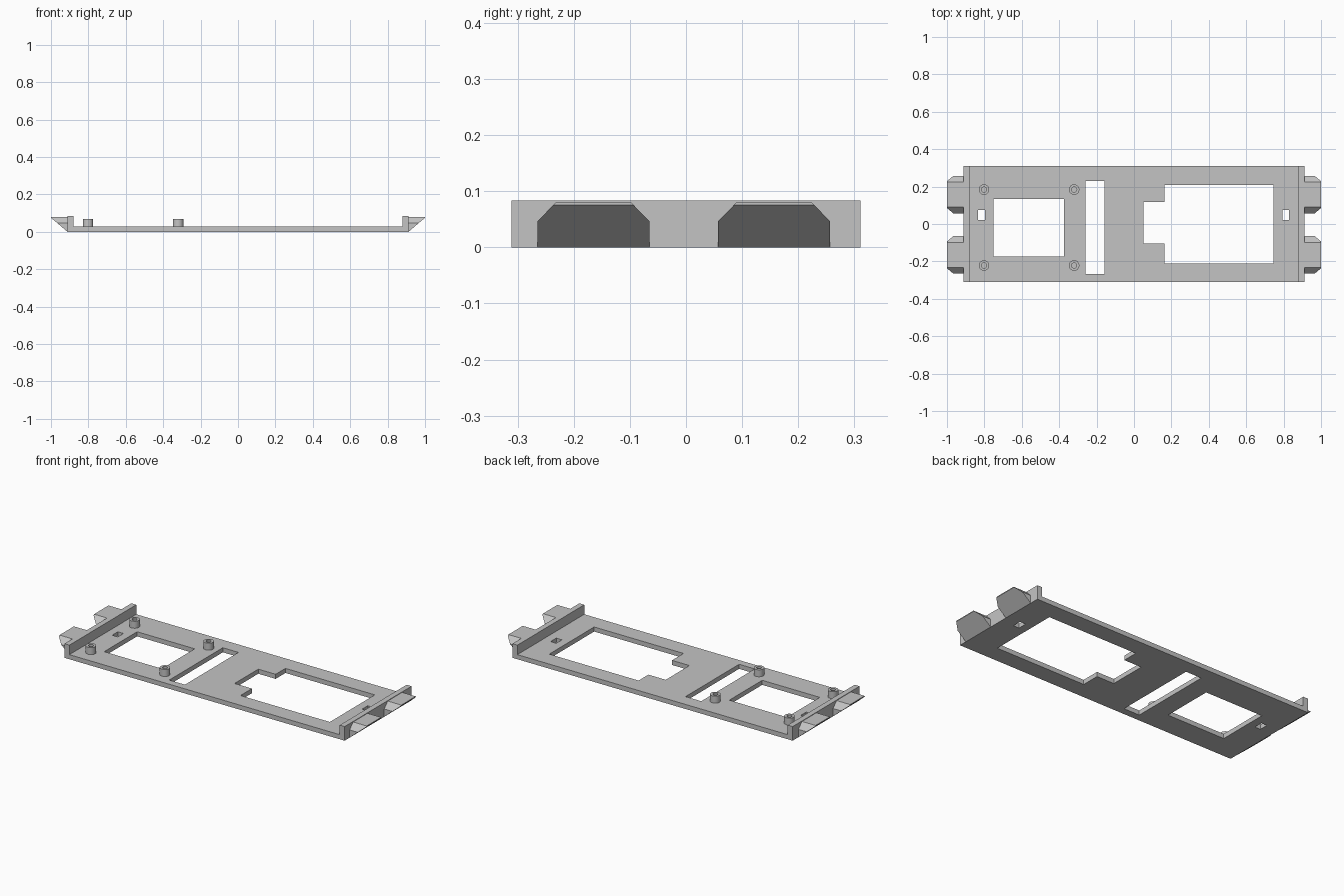
import bpy, bmesh, math
from mathutils import Vector

cube = bpy.data.objects.get("Cube")
if cube:
    bpy.data.objects.remove(cube, do_unlink=True)

grey = bpy.data.materials.new("plain grey")
grey.use_nodes = True
colour = (0.55, 0.55, 0.55, 1)
grey.diffuse_color = colour
grey.node_tree.nodes["Principled BSDF"].inputs["Base Color"].default_value = colour

HALF_Y, WALL_IN, WALL_OUT = 0.311, 0.88, 0.912
PLATE_TOP, POST_TOP, WALL_TOP = 0.027, 0.068, 0.083


def rect(x0, x1, y0, y1):
    return [(x0, y0), (x1, y0), (x1, y1), (x0, y1)]


def circle(x, y, r, n=32):
    return [(x + r * math.cos(2 * math.pi * i / n),
             y + r * math.sin(2 * math.pi * i / n)) for i in range(n)]


def slab(name, loops, z0, z1, smooth=False):
    """Solid slab from an outline followed by its holes."""
    curve = bpy.data.curves.new(name, "CURVE")
    curve.dimensions = "2D"
    curve.fill_mode = "BOTH"
    curve.extrude = (z1 - z0) / 2
    for loop in loops:
        spline = curve.splines.new("POLY")
        spline.points.add(len(loop) - 1)
        for point, (x, y) in zip(spline.points, loop):
            point.co = (x, y, 0, 1)
        spline.use_cyclic_u = True
    obj = bpy.data.objects.new(name, curve)
    bpy.context.collection.objects.link(obj)
    obj.location.z = (z0 + z1) / 2
    bpy.ops.object.select_all(action="DESELECT")
    obj.select_set(True)
    bpy.context.view_layer.objects.active = obj
    bpy.ops.object.convert(target="MESH")
    obj = bpy.context.object
    bm = bmesh.new()
    bm.from_mesh(obj.data)
    bmesh.ops.remove_doubles(bm, verts=bm.verts, dist=0.0001)
    bmesh.ops.recalc_face_normals(bm, faces=bm.faces)
    for face in bm.faces:
        face.smooth = False
    bm.to_mesh(obj.data)
    bm.free()
    obj.data.materials.clear()
    obj.data.materials.append(grey)
    if smooth:
        bpy.ops.object.shade_smooth_by_angle(angle=math.radians(30))
    return obj


def hook(name, side, y):
    """Chamfered block extruded outward, with its underside cut to a slope."""
    bm = bmesh.new()
    profile = [(-0.1, 0), (0.1, 0), (0.1, 0.046), (0.067, 0.08),
               (-0.067, 0.08), (-0.1, 0.046)]
    face = bm.faces.new([bm.verts.new((0.9, y + a, z)) for a, z in profile])
    out = bmesh.ops.extrude_face_region(bm, geom=[face])
    tips = [v for v in out["geom"] if isinstance(v, bmesh.types.BMVert)]
    bmesh.ops.translate(bm, verts=tips, vec=(0.1, 0, 0))
    start, end = Vector((WALL_OUT, 0, 0)), Vector((1, 0, 0.075))
    run = end - start
    bmesh.ops.bisect_plane(bm, geom=bm.verts[:] + bm.edges[:] + bm.faces[:],
                           dist=1e-5, plane_co=start,
                           plane_no=(run.z, 0, -run.x), clear_outer=True)
    bmesh.ops.holes_fill(bm, edges=[e for e in bm.edges if e.is_boundary])
    for v in bm.verts:
        v.co.x *= side
    bmesh.ops.recalc_face_normals(bm, faces=bm.faces)
    mesh = bpy.data.meshes.new(name)
    bm.to_mesh(mesh)
    bm.free()
    mesh.materials.append(grey)
    bpy.context.collection.objects.link(bpy.data.objects.new(name, mesh))


# Base plate with its windows, slot and small end holes
notched_window = [(0.163, -0.21), (0.745, -0.21), (0.745, 0.208), (0.163, 0.208),
                  (0.163, 0.117), (0.05, 0.117), (0.05, -0.103), (0.163, -0.103)]
slab("base_plate", [
    rect(-WALL_IN, WALL_IN, -HALF_Y, HALF_Y),
    rect(-0.75, -0.375, -0.173, 0.133),
    rect(-0.26, -0.158, -0.268, 0.23),
    notched_window,
    rect(-0.834, -0.797, 0.021, 0.074),
    rect(0.793, 0.83, 0.021, 0.074),
], 0, PLATE_TOP)

# End walls and outward hooks
for side, label in ((-1, "right"), (1, "left")):
    x0, x1 = sorted((side * WALL_IN, side * WALL_OUT))
    slab(label + "_end_wall", [rect(x0, x1, -HALF_Y, HALF_Y)], 0, WALL_TOP)
    hook(label + "_front_hook", side, -0.165)
    hook(label + "_back_hook", side, 0.157)

# Hollow mounting posts
for x, where in ((-0.802, "outer"), (-0.32, "inner")):
    for y, depth in ((-0.222, "front"), (0.184, "back")):
        slab(f"{where}_{depth}_post", [circle(x, y, 0.028), circle(x, y, 0.014)],
             PLATE_TOP, POST_TOP, smooth=True)
